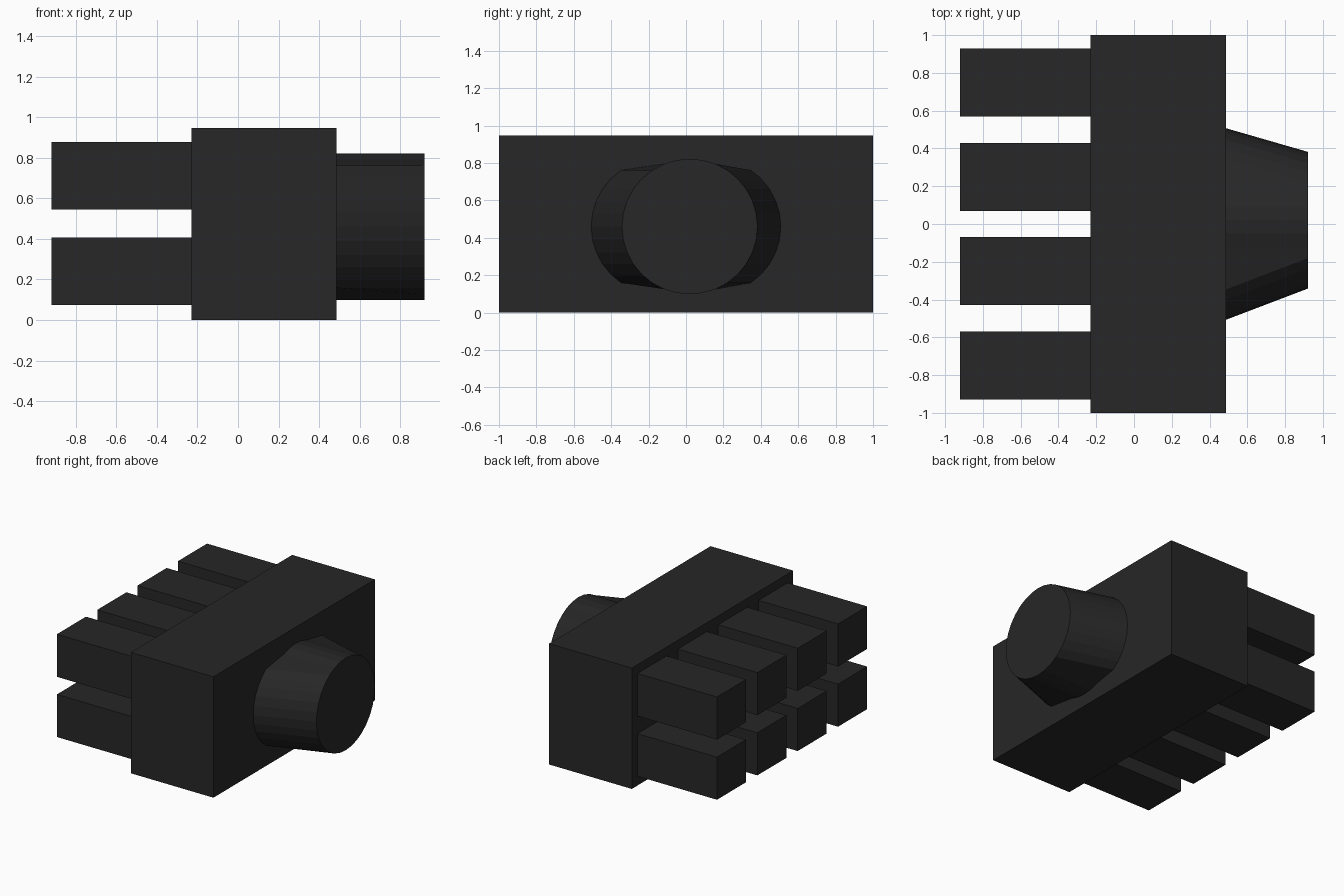
import bpy, bmesh
from math import cos, sin, pi

if "Cube" in bpy.data.objects:
    bpy.data.objects.remove(bpy.data.objects["Cube"])

black = bpy.data.materials.new("black_plastic")
black.diffuse_color = (0.02, 0.02, 0.02, 1)
black.use_nodes = True
black.node_tree.nodes["Principled BSDF"].inputs["Base Color"].default_value = black.diffuse_color


def add_object(name, bm):
    bmesh.ops.recalc_face_normals(bm, faces=bm.faces)
    mesh = bpy.data.meshes.new(name)
    bm.to_mesh(mesh)
    bm.free()
    mesh.materials.append(black)
    obj = bpy.data.objects.new(name, mesh)
    bpy.context.collection.objects.link(obj)
    return obj


def box(name, lo, hi):
    bm = bmesh.new()
    bmesh.ops.create_cube(bm, size=1)
    for v in bm.verts:
        v.co = [lo[i] if v.co[i] < 0 else hi[i] for i in range(3)]
    return add_object(name, bm)


# Main housing block
box("housing", (-0.23, -1, 0), (0.487, 1, 0.948))

# Two rows of four square prongs
for row, z in enumerate((0.24, 0.712)):
    for col in range(4):
        y = -0.75 + 0.5 * col
        box(f"prong_{row + 1}_{col + 1}",
            (-0.92, y - 0.18, z - 0.167), (-0.23, y + 0.18, z + 0.167))

# Cable sleeve: round end, its sides splayed outwards at the housing
SIDES, RADIUS, CY, CZ = 32, 0.362, 0.02, 0.46
bm = bmesh.new()
base, tip = [], []
for i in range(SIDES):
    a = 2 * pi * i / SIDES
    dy, z = RADIUS * cos(a), CZ + RADIUS * sin(a)
    splay = 0
    if abs(cos(a)) > 0.5:
        splay = 0.125 if dy > 0 else -0.165
    base.append(bm.verts.new((0.487, CY + dy + splay, z)))
    tip.append(bm.verts.new((0.92, CY + dy, z)))
for i in range(SIDES):
    j = (i + 1) % SIDES
    bm.faces.new((base[i], base[j], tip[j], tip[i]))
bm.faces.new(tip)
bm.faces.new(base[::-1])
add_object("cable_sleeve", bm)
